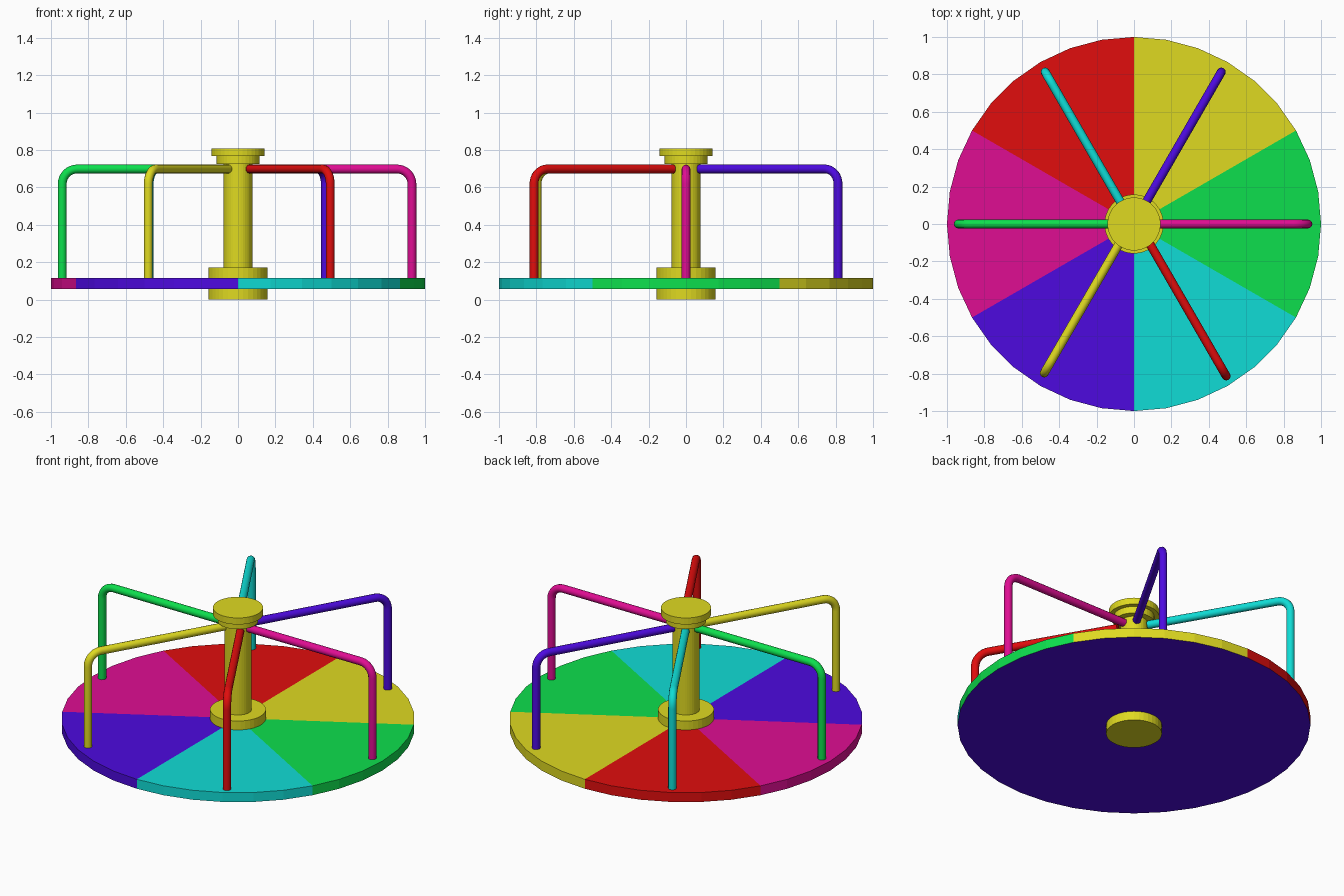
import bpy, bmesh, math
from mathutils import Vector

if "Cube" in bpy.data.objects:
    bpy.data.objects.remove(bpy.data.objects["Cube"])

COLORS = {
    "red": (0.75, 0.004, 0.004, 1), "yellow": (0.74, 0.70, 0.015, 1),
    "green": (0.004, 0.74, 0.075, 1), "cyan": (0.005, 0.72, 0.67, 1),
    "indigo": (0.075, 0.003, 0.74, 1), "magenta": (0.74, 0.004, 0.29, 1),
}
MATS = {}
for name, color in COLORS.items():
    MATS[name] = bpy.data.materials.new(name)
    MATS[name].diffuse_color = color


def add_mesh(name, bm, mats):
    bmesh.ops.recalc_face_normals(bm, faces=bm.faces)
    me = bpy.data.meshes.new(name)
    bm.to_mesh(me)
    bm.free()
    for m in mats:
        me.materials.append(MATS[m])
    ob = bpy.data.objects.new(name, me)
    bpy.context.collection.objects.link(ob)
    return ob


# Platform: 36-sided disc painted in six wedges, plain underside
wedges = ["green", "yellow", "red", "magenta", "indigo", "cyan"]
bm = bmesh.new()
bmesh.ops.create_cone(bm, cap_ends=True, cap_tris=True, segments=36,
                      radius1=1, radius2=1, depth=0.059)
bmesh.ops.translate(bm, verts=bm.verts, vec=(0, 0, 0.0855))
bm.normal_update()
for f in bm.faces:
    c = f.calc_center_median()
    angle = math.degrees(math.atan2(c.y, c.x))
    f.material_index = int(((angle + 30) % 360) // 60)
    if f.normal.z < -0.5:
        f.material_index = wedges.index("indigo")
add_mesh("platform", bm, wedges)

# Hub: turned profile with base collar, column and stepped cap
profile = [(0, 0), (0.158, 0), (0.158, 0.171), (0.0775, 0.171), (0.0775, 0.725),
           (0.115, 0.725), (0.115, 0.767), (0.142, 0.767), (0.142, 0.808), (0, 0.808)]
bm = bmesh.new()
verts = [bm.verts.new((r, 0, z)) for r, z in profile]
edges = [bm.edges.new(pair) for pair in zip(verts, verts[1:])]
bmesh.ops.spin(bm, geom=verts + edges, cent=(0, 0, 0), axis=(0, 0, 1),
               angle=math.tau, steps=36, use_duplicate=False)
bmesh.ops.remove_doubles(bm, verts=bm.verts, dist=1e-4)
add_mesh("hub", bm, ["yellow"])


# Handrails: bent tubes from the hub out and down to the platform
def handrail(color, start, end, top=0.698, bottom=0.11, bend=0.08):
    a, b = Vector((*start, top)), Vector((*end, top))
    out = (b - a).normalized()
    corner = b - out * bend - Vector((0, 0, bend))
    path = [a]
    for i in range(9):
        t = math.pi / 2 * i / 8
        path.append(corner + out * bend * math.sin(t) + Vector((0, 0, bend * math.cos(t))))
    path.append(Vector((b.x, b.y, bottom)))
    cu = bpy.data.curves.new(color + "_handrail", "CURVE")
    cu.dimensions = "3D"
    cu.bevel_depth = 0.0235
    cu.bevel_resolution = 4
    cu.use_fill_caps = True
    sp = cu.splines.new("POLY")
    sp.points.add(len(path) - 1)
    for p, co in zip(sp.points, path):
        p.co = (*co, 1)
    cu.materials.append(MATS[color])
    ob = bpy.data.objects.new(color + "_handrail", cu)
    bpy.context.collection.objects.link(ob)
    bpy.ops.object.select_all(action="DESELECT")
    ob.select_set(True)
    bpy.context.view_layer.objects.active = ob
    bpy.ops.object.convert(target="MESH")
    bpy.ops.object.shade_smooth_by_angle(angle=math.radians(40))


handrail("magenta", (0.065, 0), (0.93, 0))
handrail("indigo", (0.038, 0.07), (0.467, 0.813))
handrail("cyan", (-0.045, 0.07), (-0.475, 0.813))
handrail("green", (-0.07, 0), (-0.94, 0))
handrail("yellow", (-0.044, -0.045), (-0.48, -0.797))
handrail("red", (0.062, -0.067), (0.493, -0.813))

for m in bpy.data.materials:
    if m.users and not m.is_grease_pencil:
        m.use_nodes = True
        m.node_tree.nodes["Principled BSDF"].inputs["Base Color"].default_value = m.diffuse_color
